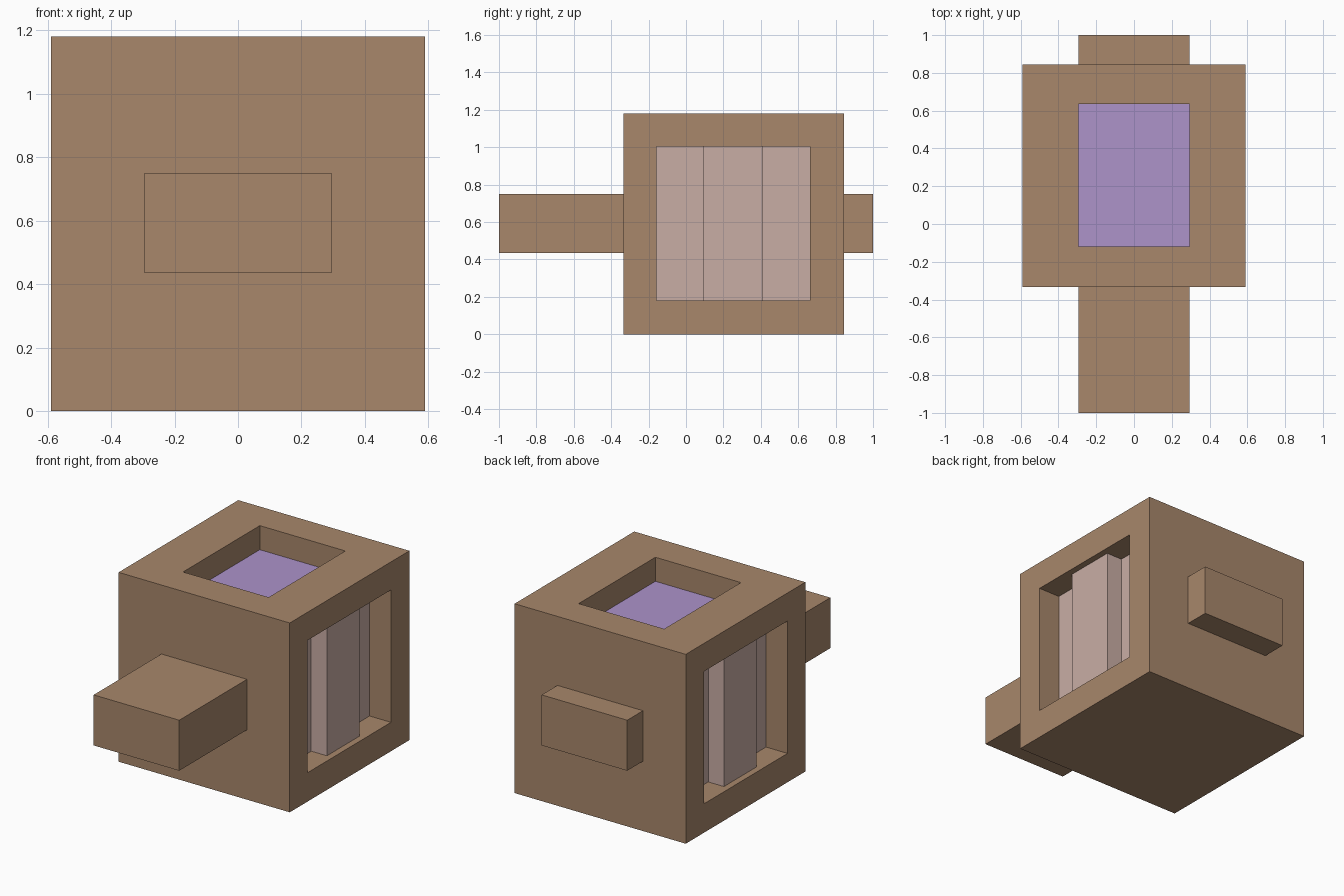
import bpy, bmesh
from mathutils import Vector

if "Cube" in bpy.data.objects:
    bpy.data.objects.remove(bpy.data.objects["Cube"])


def material(name, rgb):
    m = bpy.data.materials.new(name)
    m.diffuse_color = (*rgb, 1)
    m.use_nodes = True
    m.node_tree.nodes["Principled BSDF"].inputs["Base Color"].default_value = m.diffuse_color
    return m


BROWN = material("brown", (0.392, 0.242, 0.147))
PINK = material("dusty pink", (0.584, 0.423, 0.376))
PURPLE = material("lilac", (0.418, 0.292, 0.590))


def new_object(name, bm, mats):
    me = bpy.data.meshes.new(name)
    bmesh.ops.recalc_face_normals(bm, faces=bm.faces)
    bm.to_mesh(me)
    bm.free()
    for m in mats:
        me.materials.append(m)
    ob = bpy.data.objects.new(name, me)
    bpy.context.collection.objects.link(ob)
    return ob


def box_bm(lo, hi):
    bm = bmesh.new()
    bmesh.ops.create_cube(bm, size=1)
    lo, hi = Vector(lo), Vector(hi)
    for v in bm.verts:
        v.co = (lo + hi) / 2 + v.co * (hi - lo)
    return bm


def recess(bm, normal, lo, hi, depth, mat):
    """Cut a rectangular pocket into the face with this normal, colour its floor."""
    normal = Vector(normal)
    bm.normal_update()
    f = max(bm.faces, key=lambda f: (round(f.normal.dot(normal), 3), f.calc_center_median().dot(normal)))
    c = f.calc_center_median()
    bmesh.ops.inset_individual(bm, faces=[f], thickness=0.1)
    axes = [i for i in range(3) if abs(normal[i]) < 0.5]
    for v in f.verts:
        for k, i in enumerate(axes):
            v.co[i] = hi[k] if v.co[i] > c[i] else lo[k]
    floor = bmesh.ops.extrude_discrete_faces(bm, faces=[f])["faces"][0]
    for v in floor.verts:
        v.co -= normal * depth
    floor.material_index = mat


# Main block with a side window on each side and a pocket on top
W, DEPTH = 0.59, 0.148
bm = box_bm((-W, -0.333, 0), (W, 0.845, 1.18))
for s in (1, -1):
    recess(bm, (s, 0, 0), (-0.157, 0.18), (0.664, 1.005), DEPTH, 1)
recess(bm, (0, 0, 1), (-0.295, -0.12), (0.295, 0.636), 0.15, 2)
new_object("main_block", bm, [BROWN, PINK, PURPLE])

# Raised centre panel inside each side window
for s, side in ((1, "right"), (-1, "left")):
    xs = sorted((s * (W - DEPTH - 0.02), s * 0.55))
    new_object(side + "_window_panel",
               box_bm((xs[0], 0.09, 0.179), (xs[1], 0.412, 1.006)), [PINK])

# Front and back stubs
for name, y0, y1 in (("front_stub", -1, -0.3), ("back_stub", 0.81, 1)):
    new_object(name, box_bm((-0.295, y0, 0.435), (0.295, y1, 0.75)), [BROWN])
